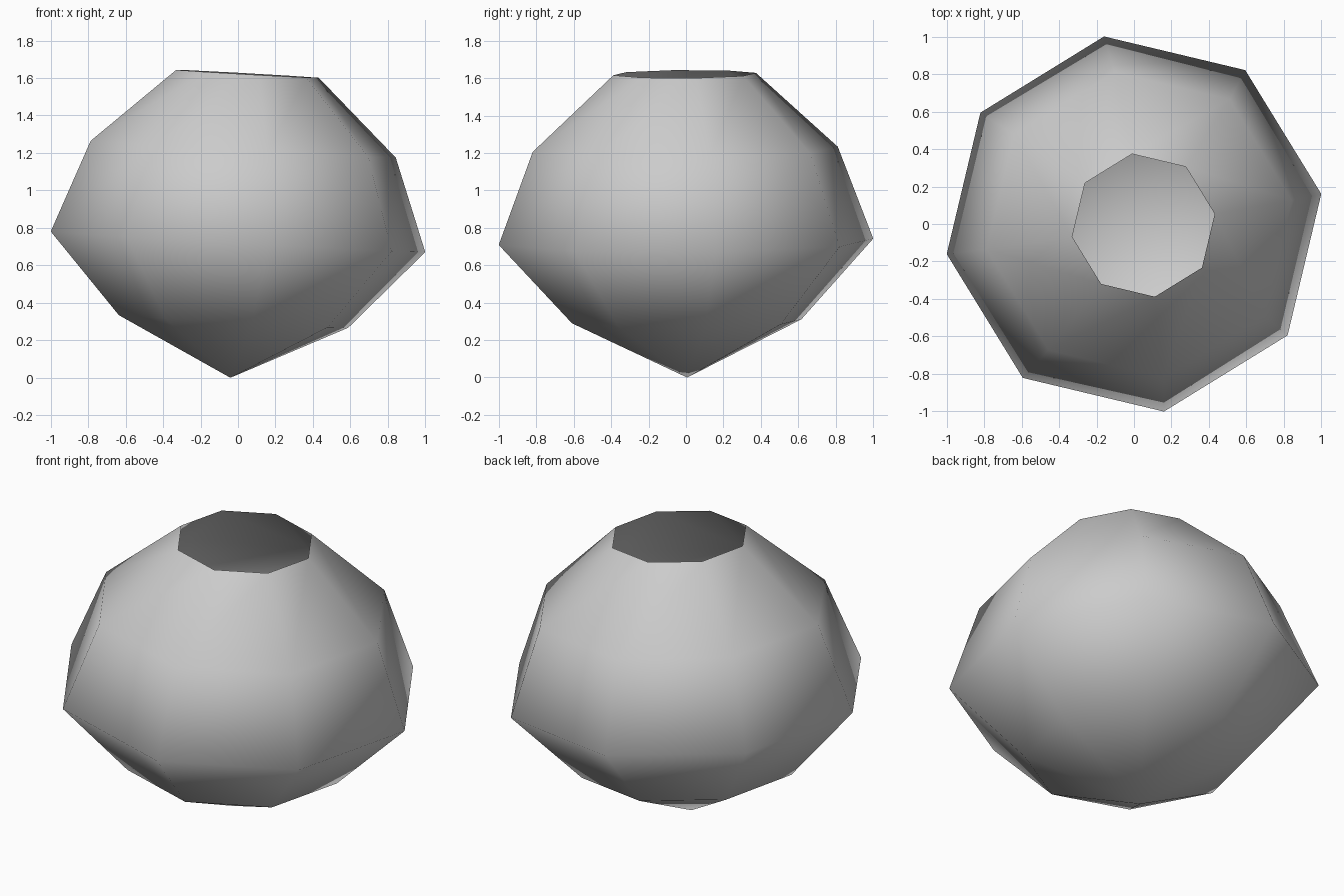
import bpy
import bmesh
import math
from mathutils import Matrix, Vector

if "Cube" in bpy.data.objects:
    bpy.data.objects.remove(bpy.data.objects["Cube"])

SIDES = 8
TURN = math.radians(9.1)
# Ring profile along the tilted axis: (radius, height), bottom to open rim
PROFILE = [(0.621, -0.426), (1.014, 0.0), (0.826, 0.495), (0.386, 0.898)]
POLE = -0.727

bm = bmesh.new()


def ring(radius, height):
    return [bm.verts.new((radius * math.cos(TURN + i * math.tau / SIDES),
                          radius * math.sin(TURN + i * math.tau / SIDES),
                          height)) for i in range(SIDES)]


# Pointed base
rings = [ring(r, h) for r, h in PROFILE]
tip = bm.verts.new((0, 0, POLE))
for i in range(SIDES):
    bm.faces.new((tip, rings[0][(i + 1) % SIDES], rings[0][i]))

# Side walls, left open at the top
for low, high in zip(rings, rings[1:]):
    for i in range(SIDES):
        j = (i + 1) % SIDES
        bm.faces.new((low[i], low[j], high[j], high[i]))

# Slight lean of the whole body
axis = Vector((0.0563, -0.008, 1)).normalized()
lean = Vector((0, 0, 1)).rotation_difference(axis).to_matrix().to_4x4()
bm.transform(Matrix.Translation((0, 0, 0.7255)) @ lean)
for face in bm.faces:
    face.smooth = True

mesh = bpy.data.meshes.new("open_bowl")
bm.to_mesh(mesh)
bm.free()

grey = bpy.data.materials.new("light grey")
grey.diffuse_color = (0.6, 0.6, 0.6, 1)
grey.use_nodes = True
grey.node_tree.nodes["Principled BSDF"].inputs["Base Color"].default_value = grey.diffuse_color
mesh.materials.append(grey)
bowl = bpy.data.objects.new("open_bowl", mesh)
bpy.context.collection.objects.link(bowl)
